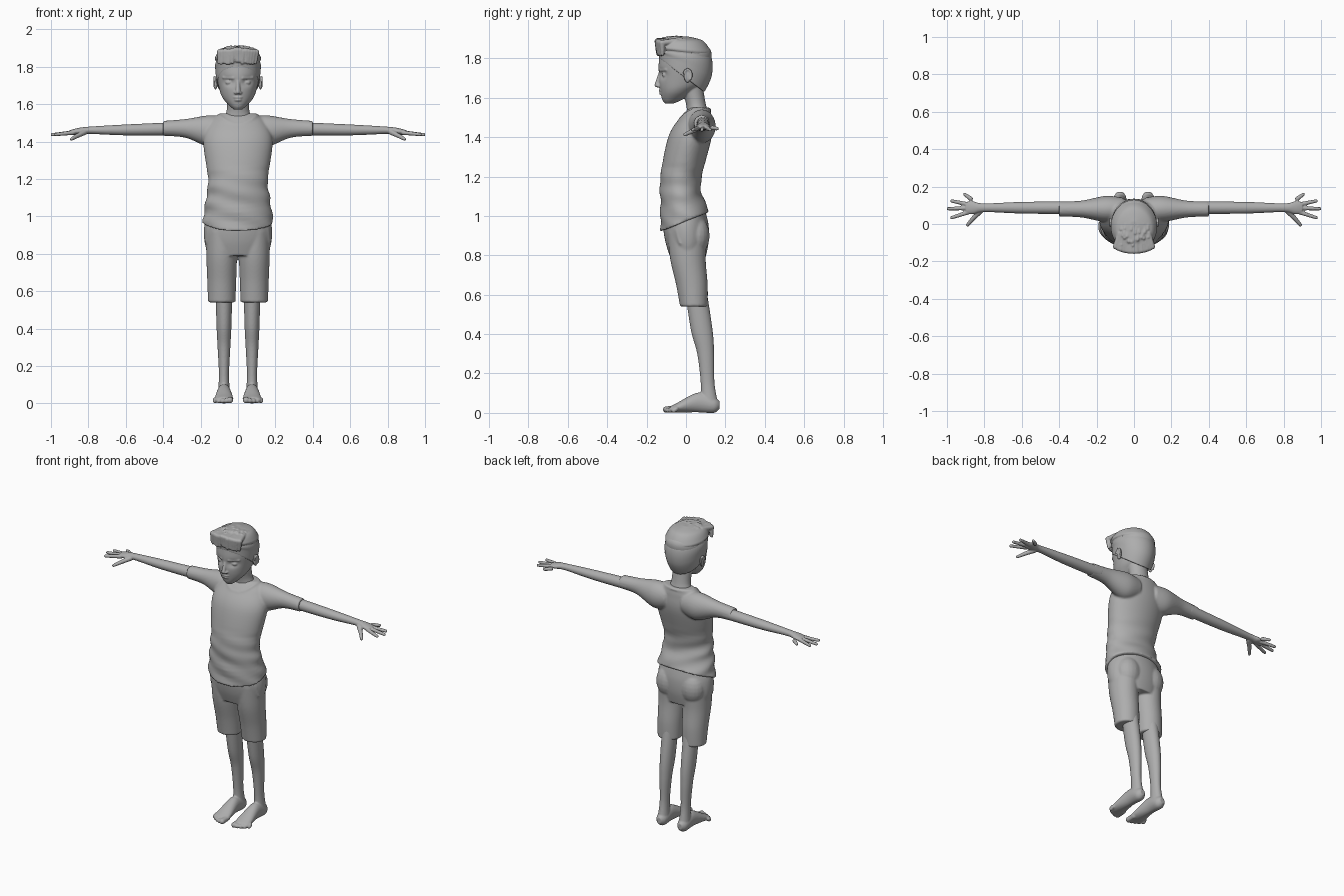
import bpy, bmesh, math, random
from mathutils import Vector, Matrix

random.seed(4)
default_cube = bpy.data.objects.get("Cube")
if default_cube:
    bpy.data.objects.remove(default_cube)

grey = bpy.data.materials.new("plain grey")
grey.use_nodes = True
grey.diffuse_color = (.42, .42, .42, 1)
grey.node_tree.nodes["Principled BSDF"].inputs["Base Color"].default_value = grey.diffuse_color

SIDES = (1, -1)


def ring(along, wide, deep, shift=0, tilt=0):
    """One elliptical cross-section; shift moves it along its depth."""
    return Vector((along, wide, deep, shift, tilt))


def loft(bm, axis, centre, rings, side=1, segments=64, steps=8):
    """Smooth closed tube through the rings, around an axis at a fixed centre."""
    ends = [rings[0], *rings, rings[-1]]
    dense = []
    for before, start, end, after in zip(ends, ends[1:], ends[2:], ends[3:]):
        for k in range(steps):
            t = k / steps
            ease = t * t * (3 - 2 * t)
            dense.append(start.lerp(end, ease)
                         + (end - before) * (t * (1 - t) ** 2 / 2)
                         - (after - start) * (t * t * (1 - t) / 2))
    dense.append(rings[-1])
    loops = []
    for along, wide, deep, shift, tilt in dense:
        loop = []
        for i in range(segments):
            angle = math.tau * i / segments
            a = centre[0] + wide * math.cos(angle)
            b = centre[1] + shift + deep * math.sin(angle)
            t = along + tilt * deep * math.sin(angle)
            x, y, z = {"x": (t, a, b), "y": (a, t, b), "z": (a, b, t)}[axis]
            loop.append(bm.verts.new((x * side, y, z)))
        loops.append(loop)
    for low, high in zip(loops, loops[1:]):
        for i in range(segments):
            bm.faces.new((low[i - 1], low[i], high[i], high[i - 1]))
    bm.faces.new(loops[0])
    bm.faces.new(loops[-1])


def blob(bm, centre, size, side=1):
    x, y, z = centre
    matrix = Matrix.Translation((x * side, y, z)) @ Matrix.Diagonal((*size, 1))
    bmesh.ops.create_uvsphere(bm, u_segments=20, v_segments=12, radius=1, matrix=matrix)


def limb(bm, start, end, thick, thin, side=1):
    """Round-ended taper between two points."""
    blob(bm, start, (thick, thick, thick), side)
    blob(bm, end, (thin, thin, thin), side)
    start, end = (Vector((x * side, y, z)) for x, y, z in (start, end))
    span = end - start
    matrix = Matrix.Translation((start + end) / 2) @ span.to_track_quat("Z", "Y").to_matrix().to_4x4()
    bmesh.ops.create_cone(bm, cap_ends=True, segments=16, radius1=thick, radius2=thin,
                          depth=span.length, matrix=matrix)


def finish(bm, name, voxel, smooth=2):
    """Fuse the overlapping pieces into one smooth skin."""
    bmesh.ops.recalc_face_normals(bm, faces=bm.faces)
    mesh = bpy.data.meshes.new(name)
    bm.to_mesh(mesh)
    bm.free()
    mesh.materials.append(grey)
    mesh.shade_smooth()
    part = bpy.data.objects.new(name, mesh)
    bpy.context.collection.objects.link(part)
    remesh = part.modifiers.new("fuse", "REMESH")
    remesh.mode = "VOXEL"
    remesh.voxel_size = voxel
    remesh.use_smooth_shade = True
    soften = part.modifiers.new("soften", "SMOOTH")
    soften.factor = .5
    soften.iterations = smooth


# Shirt torso with a tilted hem and soft folds
bm = bmesh.new()
loft(bm, "z", (0, 0), [
    ring(along=.97, wide=.19, deep=.125, shift=-.005, tilt=.4),
    ring(along=1.1, wide=.17, deep=.105, shift=-.025, tilt=.15),
    ring(along=1.2, wide=.16, deep=.105, shift=-.025),
    ring(along=1.4, wide=.185, deep=.11, shift=.02),
    ring(along=1.5, wide=.15, deep=.08, shift=.05),
    ring(along=1.55, wide=.1, deep=.05, shift=.07)])
for vert in bm.verts:
    fold = .004 * min(1, max(0, 1.3 - vert.co.z) * 5)
    vert.co.y += fold * math.sin(vert.co.z * 60 + vert.co.x * 16)
    vert.co.x += fold * math.sin(vert.co.z * 70 + vert.co.y * 20)

# Sleeves and V-shaped collar edge
for side in SIDES:
    loft(bm, "x", (.08, 1.47), [
        ring(along=.06, wide=.06, deep=.07, shift=-.01),
        ring(along=.15, wide=.07, deep=.085, shift=-.015),
        ring(along=.28, wide=.045, deep=.05),
        ring(along=.4, wide=.04, deep=.04)], side)
collar = []
for i in range(32):
    across, back = math.cos(math.tau * i / 32), math.sin(math.tau * i / 32)
    front = max(0, -back)
    collar.append((.1 * across, .06 + .06 * back - .03 * front, 1.54 - .05 * front ** 2))
for i, point in enumerate(collar):
    limb(bm, collar[i - 1], point, .008, .008)
finish(bm, "shirt", voxel=.007)

# Shorts: hips, two straight legs, seat and slanted pocket edges
bm = bmesh.new()
loft(bm, "z", (0, 0), [
    ring(along=1.02, wide=.16, deep=.1),
    ring(along=.95, wide=.18, deep=.115),
    ring(along=.87, wide=.18, deep=.11, shift=.005),
    ring(along=.79, wide=.16, deep=.09, shift=.01)])
for side in SIDES:
    loft(bm, "z", (.087, 0), [
        ring(along=.92, wide=.085, deep=.1, shift=.005),
        ring(along=.78, wide=.082, deep=.09, shift=.01),
        ring(along=.65, wide=.077, deep=.08, shift=.03),
        ring(along=.54, wide=.073, deep=.07, shift=.04)], side)
    blob(bm, centre=(.085, .05, .9), size=(.08, .07, .1), side=side)
    limb(bm, (.16, -.05, .93), (.17, -.03, .86), thick=.006, thin=.006, side=side)
finish(bm, "shorts", voxel=.007)

# Bare legs
bm = bmesh.new()
for side in SIDES:
    loft(bm, "z", (.075, .1), [
        ring(along=.62, wide=.045, deep=.055, shift=-.05),
        ring(along=.42, wide=.04, deep=.055, shift=-.02),
        ring(along=.3, wide=.034, deep=.043),
        ring(along=.15, wide=.027, deep=.035, shift=.01),
        ring(along=.04, wide=.034, deep=.045, shift=.02)], side)
    # Feet, from heel to ball, then toes in a falling curve
    loft(bm, "y", (.075, .04), [
        ring(along=.17, wide=.016, deep=.02),
        ring(along=.14, wide=.034, deep=.04),
        ring(along=.06, wide=.037, deep=.05, shift=.013),
        ring(along=-.05, wide=.05, deep=.023, shift=-.015),
        ring(along=-.08, wide=.045, deep=.015, shift=-.022)], side)
    for i in range(5):
        x, size = .043 + i * .02, .011 + .006 / (i + 1)
        limb(bm, (x, -.05, .02), (x, i * i * .0024 - .1, size), size, size, side)
finish(bm, "legs", voxel=.005)

# Arms and palms
bm = bmesh.new()
for side in SIDES:
    loft(bm, "x", (.087, 1.46), [
        ring(along=.34, wide=.034, deep=.035, shift=.008),
        ring(along=.6, wide=.031, deep=.029, shift=.002),
        ring(along=.8, wide=.023, deep=.019),
        ring(along=.86, wide=.034, deep=.017, shift=-.006),
        ring(along=.9, wide=.032, deep=.01, shift=-.01)], side)
    # Four fingers fanned out from the wrist, then the thumb
    for angle, reach in ((36, .12), (12, .17), (-2, .185), (-18, .175)):
        out = Vector((math.cos(math.radians(angle)), math.sin(math.radians(angle)), -.1))
        wrist = Vector((.808, .088, 1.455))
        limb(bm, wrist + out * .08, wrist + out * reach, thick=.012, thin=.009, side=side)
    knuckle = (.86, .03, 1.43)
    limb(bm, (.82, .07, 1.45), knuckle, thick=.015, thin=.012, side=side)
    limb(bm, knuckle, (.89, -.005, 1.413), thick=.012, thin=.009, side=side)
finish(bm, "arms", voxel=.004)

# Head with hollowed eye sockets
bm = bmesh.new()
loft(bm, "z", (0, 0), [
    ring(along=1.57, wide=.02, deep=.02, shift=-.085),
    ring(along=1.59, wide=.045, deep=.05, shift=-.07),
    ring(along=1.63, wide=.08, deep=.085, shift=-.045),
    ring(along=1.68, wide=.1, deep=.117, shift=-.02),
    ring(along=1.78, wide=.118, deep=.132, shift=-.006),
    ring(along=1.85, wide=.105, deep=.12),
    ring(along=1.9, wide=.03, deep=.035)])
for vert in bm.verts:
    if vert.co.y < 0:
        across, up = (abs(vert.co.x) - .047) / .028, (vert.co.z - 1.718) / .02
        vert.co.y += .016 * math.exp(-across ** 2 - up ** 2)

# Neck, nose, lips and chin
loft(bm, "z", (0, .05), [
    ring(along=1.5, wide=.09, deep=.06, shift=.015),
    ring(along=1.57, wide=.06, deep=.05),
    ring(along=1.7, wide=.065, deep=.06, shift=-.03)])
limb(bm, (0, -.132, 1.72), (0, -.147, 1.665), thick=.009, thin=.013)
blob(bm, centre=(0, -.125, 1.636), size=(.026, .014, .007))
blob(bm, centre=(0, -.122, 1.622), size=(.022, .015, .008))
blob(bm, centre=(0, -.1, 1.592), size=(.024, .02, .018))

# Nostrils, eyes, brows and rimmed ears
for side in SIDES:
    blob(bm, centre=(.012, -.14, 1.66), size=(.01, .012, .008), side=side)
    blob(bm, centre=(.047, -.106, 1.716), size=(.021, .016, .013), side=side)
    limb(bm, (.024, -.129, 1.74), (.078, -.1, 1.742), thick=.009, thin=.007, side=side)
    blob(bm, centre=(.12, .008, 1.71), size=(.01, .019, .034), side=side)
    rim = [(.127, .008 + .02 * math.cos(k * .6 - .8), 1.715 + .03 * math.sin(k * .6 - .8))
           for k in range(7)]
    for start, end in zip(rim, rim[1:]):
        limb(bm, start, end, thick=.006, thin=.006, side=side)
finish(bm, "head", voxel=.0045)

# Hair: cropped sides with a sloping hairline, then the fuller crown
bm = bmesh.new()
loft(bm, "z", (0, 0), [
    ring(along=1.715, wide=.114, deep=.115, shift=-.022, tilt=-.75),
    ring(along=1.77, wide=.12, deep=.135, shift=-.005, tilt=-.45),
    ring(along=1.82, wide=.12, deep=.137, shift=-.006, tilt=-.15),
    ring(along=1.88, wide=.09, deep=.1, shift=-.01)])
loft(bm, "z", (0, -.02), [
    ring(along=1.835, wide=.122, deep=.138, shift=.008, tilt=-.1),
    ring(along=1.85, wide=.122, deep=.138, shift=.006, tilt=-.08),
    ring(along=1.89, wide=.095, deep=.11, shift=-.005),
    ring(along=1.91, wide=.03, deep=.05, shift=-.015)])

# Swept fringe and combed strands over the crown
for i in range(15):
    x = (i - 7) * .014
    curve = math.sqrt(1 - (x / .14) ** 2)
    jitter = random.uniform(-.008, .008)
    peak = (x, -.06 - .085 * curve, 1.87 + .015 * curve + jitter / 2)
    limb(bm, (x * .8, -.05, 1.875 + .018 * curve), peak, thick=.013, thin=.015)
    limb(bm, peak, (x + jitter, -.055 - .09 * curve, 1.825 + jitter), thick=.015, thin=.008)
for strand in range(40):
    x, y = random.uniform(-.075, .075), random.uniform(-.1, .05)
    z = 1.908 - 2.6 * x * x - 2.2 * (y + .035) ** 2
    limb(bm, (x, y + .025, z - .006), (x * 1.1, y - .02, z), thick=.006, thin=.009)
finish(bm, "hair", voxel=.0045, smooth=1)
